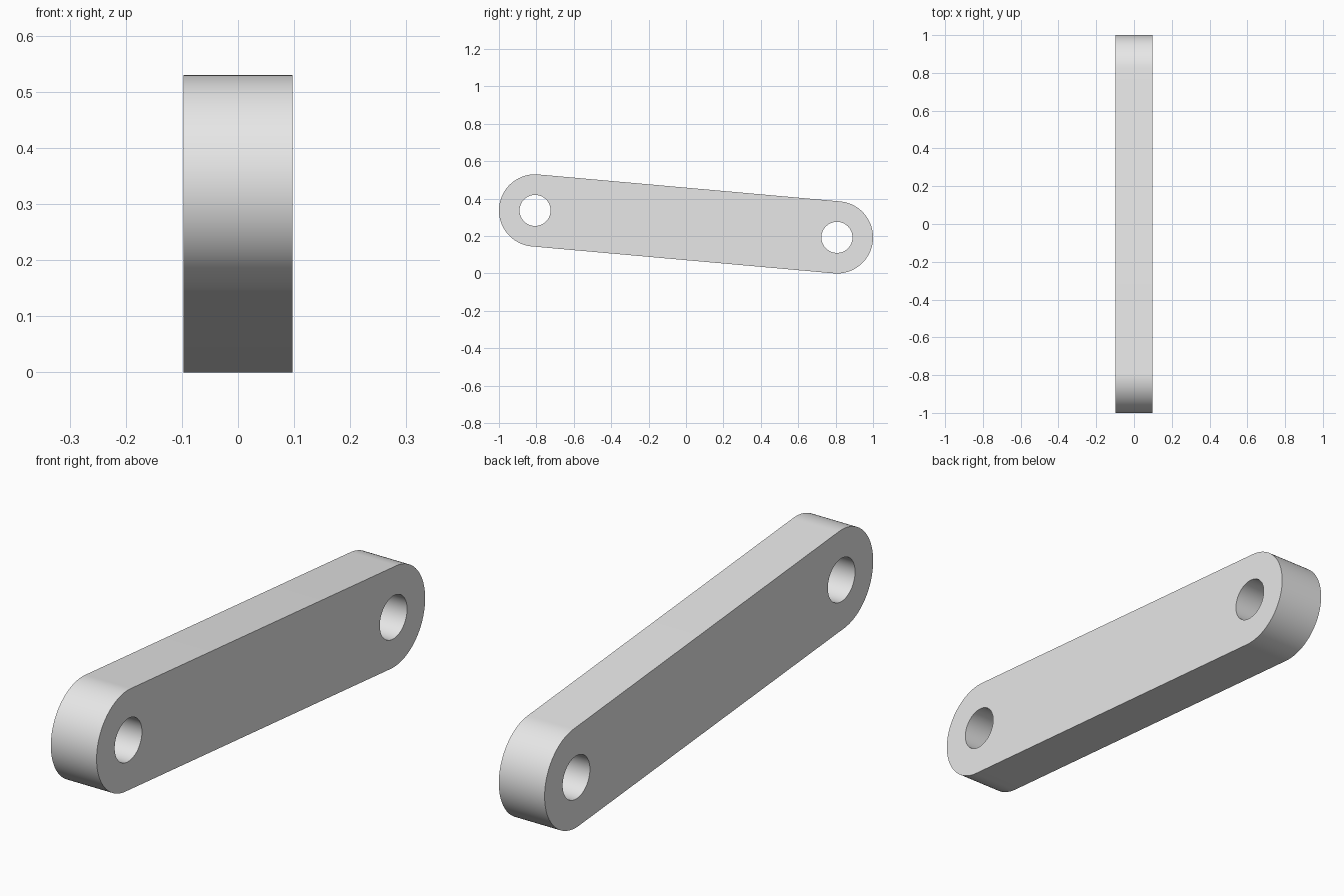
import bpy
import bmesh
from math import atan2, cos, pi, radians, sin

cube = bpy.data.objects.get("Cube")
if cube:
    bpy.data.objects.remove(cube, do_unlink=True)

HALF_WIDTH = 0.0975
END_RADIUS = 0.193
HOLE_RADIUS = 0.083
SEGMENTS = 64
FRONT = (-0.807, 0.337)   # pivot centres as (y, z)
BACK = (0.807, 0.193)

steel = bpy.data.materials.new("plain grey")
steel.use_nodes = True
grey = (0.8, 0.8, 0.8, 1)
steel.diffuse_color = grey
steel.node_tree.nodes["Principled BSDF"].inputs["Base Color"].default_value = grey


def arc(centre, radius, start, sweep, count):
    """Evenly spaced points on an arc in the y-z plane."""
    angles = [start + sweep * i / SEGMENTS for i in range(count)]
    return [(centre[0] + radius * cos(a), centre[1] + radius * sin(a)) for a in angles]


def add_loop(bm, points):
    verts = [bm.verts.new((-HALF_WIDTH, y, z)) for y, z in points]
    return [bm.edges.new((v, verts[i - 1])) for i, v in enumerate(verts)]


# Outline: two half circles joined by tangent straight sides
tilt = atan2(BACK[1] - FRONT[1], BACK[0] - FRONT[0])
outline = arc(BACK, END_RADIUS, tilt - pi / 2, pi, SEGMENTS + 1)
outline += arc(FRONT, END_RADIUS, tilt + pi / 2, pi, SEGMENTS + 1)

# Flat side with both pin holes, extruded to full width
bm = bmesh.new()
edges = add_loop(bm, outline)
for centre in (FRONT, BACK):
    edges += add_loop(bm, arc(centre, HOLE_RADIUS, 0, 2 * pi, SEGMENTS))
bmesh.ops.triangle_fill(bm, edges=edges, use_beauty=True, normal=(-1, 0, 0))
side = bmesh.ops.extrude_face_region(bm, geom=bm.faces[:])["geom"]
moved = [g for g in side if isinstance(g, bmesh.types.BMVert)]
bmesh.ops.translate(bm, verts=moved, vec=(2 * HALF_WIDTH, 0, 0))
bmesh.ops.recalc_face_normals(bm, faces=bm.faces[:])

mesh = bpy.data.meshes.new("link_arm")
bm.to_mesh(mesh)
bm.free()
mesh.materials.append(steel)
arm = bpy.data.objects.new("link_arm", mesh)
bpy.context.collection.objects.link(arm)

# Smooth ends and bores with crisp rims
bpy.ops.object.select_all(action="DESELECT")
arm.select_set(True)
bpy.context.view_layer.objects.active = arm
bpy.ops.object.shade_smooth_by_angle(angle=radians(30))
